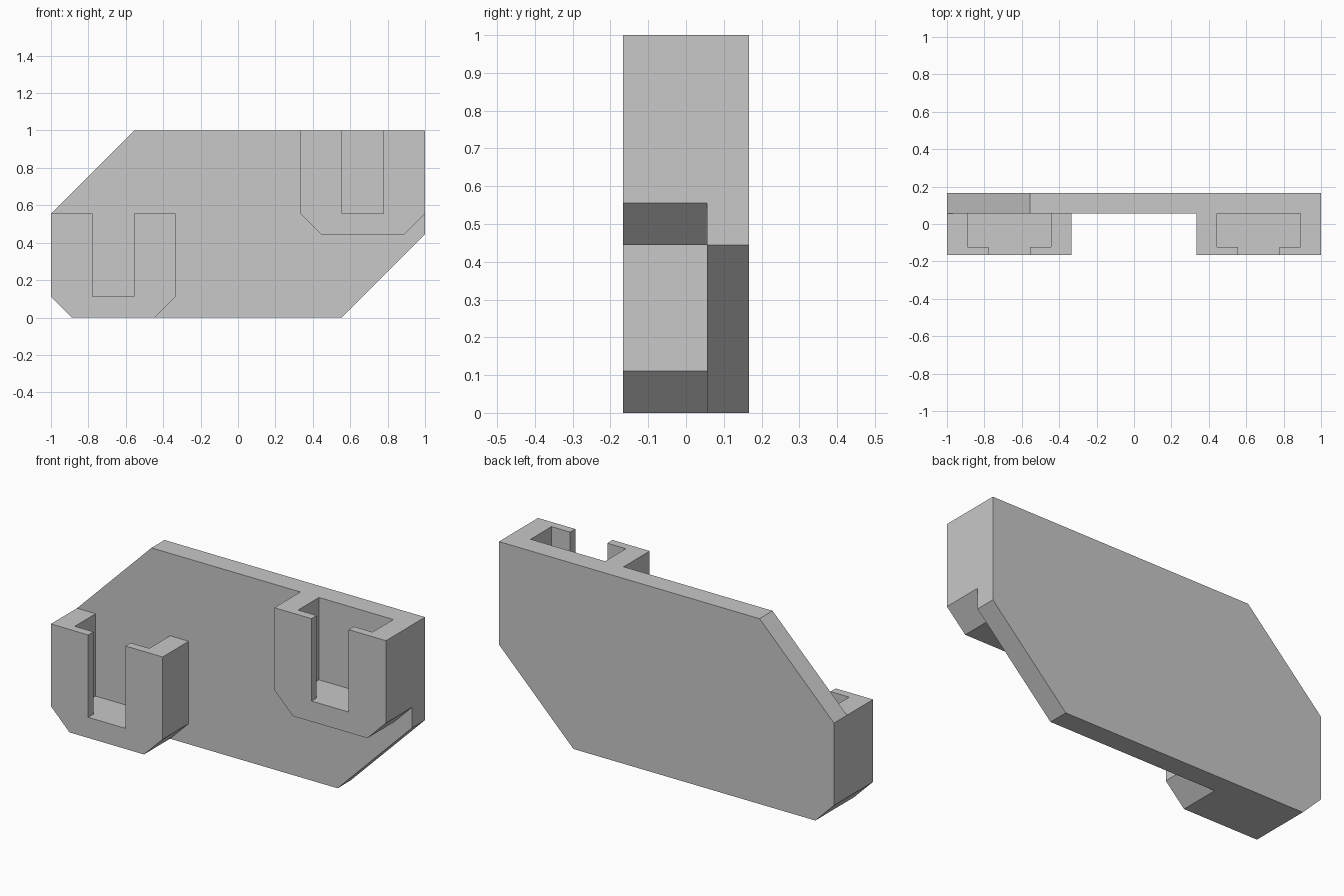
import bpy
import bmesh

if "Cube" in bpy.data.objects:
    bpy.data.objects.remove(bpy.data.objects["Cube"], do_unlink=True)

U = 1 / 9                    # design unit: the model is 18 x 3 x 9 units
FRONT, PLATE_FRONT, BACK = -1.5, 0.5, 1.5
LIP = 0.4                    # thickness of the slotted front lip

grey = bpy.data.materials.new("light grey")
grey.use_nodes = True
colour = (0.58, 0.58, 0.58, 1)
grey.diffuse_color = colour
grey.node_tree.nodes["Principled BSDF"].inputs["Base Color"].default_value = colour


def prism(name, outline, y0, y1):
    """Extrude an (x, z) outline from y0 to y1, all in design units."""
    bm = bmesh.new()
    face = bm.faces.new([bm.verts.new((x * U, y0 * U, z * U)) for x, z in outline])
    ext = bmesh.ops.extrude_face_region(bm, geom=[face])
    moved = [v for v in ext["geom"] if isinstance(v, bmesh.types.BMVert)]
    bmesh.ops.translate(bm, vec=(0, (y1 - y0) * U, 0), verts=moved)
    bmesh.ops.recalc_face_normals(bm, faces=bm.faces)
    mesh = bpy.data.meshes.new(name)
    bm.to_mesh(mesh)
    bm.free()
    mesh.materials.append(grey)
    obj = bpy.data.objects.new(name, mesh)
    bpy.context.collection.objects.link(obj)
    return obj


def combine(target, other, operation):
    """Apply a boolean and discard the second object."""
    mod = target.modifiers.new("boolean", "BOOLEAN")
    mod.operation, mod.solver, mod.object = operation, "EXACT", other
    bpy.context.view_layer.objects.active = target
    bpy.ops.object.modifier_apply(modifier=mod.name)
    bpy.data.objects.remove(other, do_unlink=True)


def box(name, x0, x1, z0, z1, y0, y1):
    return prism(name, [(x0, z0), (x1, z0), (x1, z1), (x0, z1)], y0, y1)


def socket(name, x, z):
    """Chamfered pocket, open at the top, with a slot through its front lip."""
    body = prism(name, [(x + 1, z), (x + 5, z), (x + 6, z + 1), (x + 6, z + 5),
                        (x, z + 5), (x, z + 1)], FRONT, PLATE_FRONT)
    pocket = box("pocket_cutter", x + 1, x + 5, z + 1, z + 6, FRONT + LIP, PLATE_FRONT + 1)
    combine(body, pocket, "DIFFERENCE")
    slot = box("slot_cutter", x + 2, x + 4, z + 1, z + 6, FRONT - 1, 0)
    combine(body, slot, "DIFFERENCE")
    return body


# Back plate with cut corners
plate = prism("back_plate", [(-8, 0), (5, 0), (9, 4), (9, 9), (-5, 9), (-9, 5), (-9, 1)],
              PLATE_FRONT, BACK)

# Lower right and upper left sockets, fused to the plate
combine(plate, socket("right_socket", -9, 0), "UNION")
combine(plate, socket("left_socket", 3, 4), "UNION")
plate.name = "socketed_plate"
